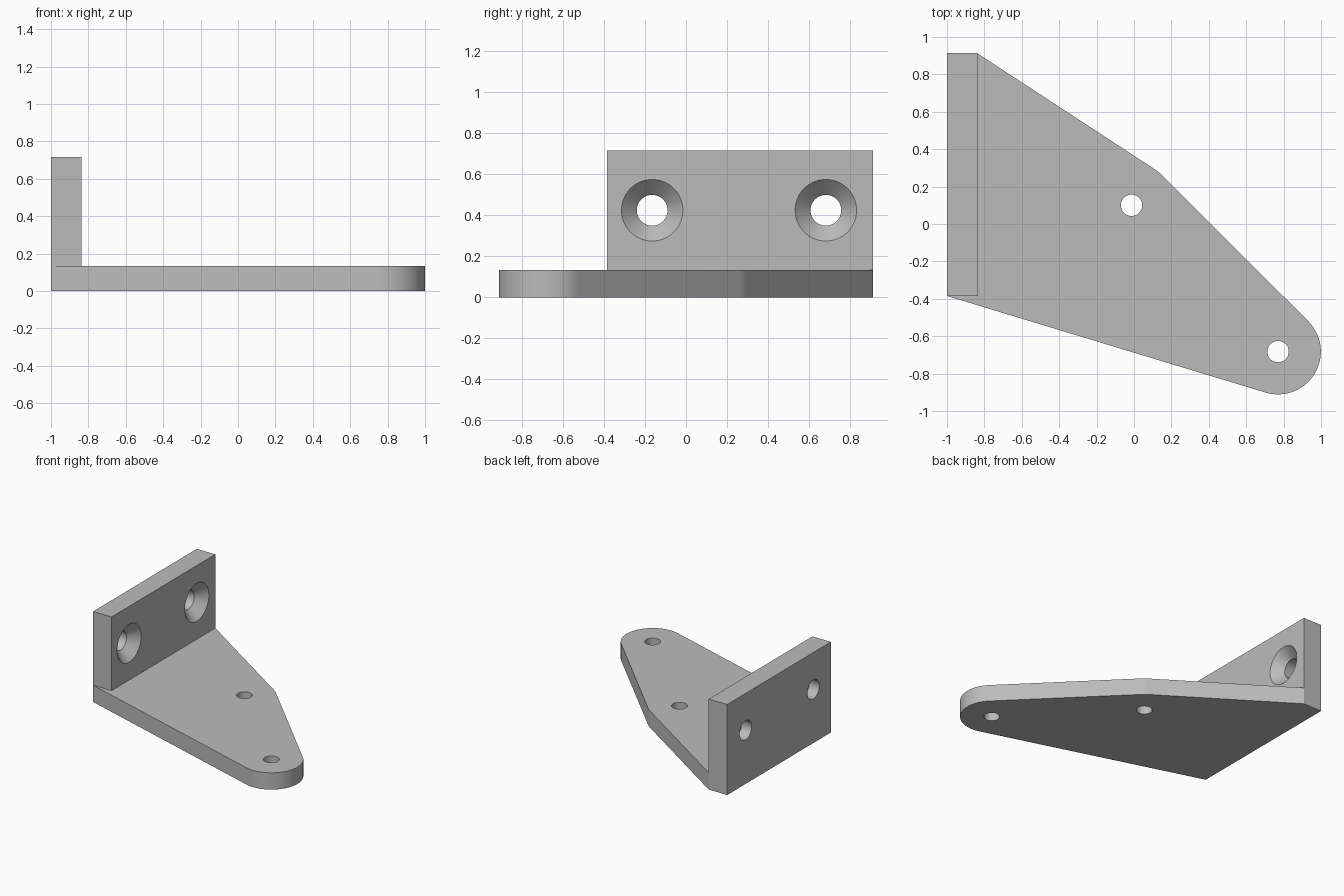
import bpy, bmesh
from math import sin, cos, acos, atan2, hypot, radians, pi
from mathutils import Matrix

if "Cube" in bpy.data.objects:
    bpy.data.objects.remove(bpy.data.objects["Cube"])

PLATE_TOP, FLANGE_TOP = 0.133, 0.717
BACK, INNER = -1.0, -0.838          # flange faces in x
Y0, Y1 = -0.385, 0.913              # flange ends in y
MID, TIP, ROUND = (-0.013, 0.10), (0.77, -0.682), 0.229

grey = bpy.data.materials.new("plain grey")
grey.use_nodes = True
colour = (0.5, 0.5, 0.5, 1)
grey.diffuse_color = colour
grey.node_tree.nodes["Principled BSDF"].inputs["Base Color"].default_value = colour


def make_object(name, bm):
    bmesh.ops.recalc_face_normals(bm, faces=bm.faces)
    mesh = bpy.data.meshes.new(name)
    bm.to_mesh(mesh)
    bm.free()
    mesh.materials.append(grey)
    ob = bpy.data.objects.new(name, mesh)
    bpy.context.collection.objects.link(ob)
    return ob


def prism(name, outline, z0, z1):
    bm = bmesh.new()
    face = bm.faces.new([bm.verts.new((x, y, z0)) for x, y in outline])
    top = bmesh.ops.extrude_face_region(bm, geom=[face])["geom"]
    bmesh.ops.translate(bm, vec=(0, 0, z1 - z0),
                        verts=[v for v in top if isinstance(v, bmesh.types.BMVert)])
    return make_object(name, bm)


def lathe(name, profile, matrix, steps=64):
    """Solid of revolution about z from (radius, height) pairs."""
    bm = bmesh.new()
    rings = [[bm.verts.new((r * cos(2 * pi * i / steps), r * sin(2 * pi * i / steps), h))
              for i in range(steps)] for r, h in profile]
    for a, b in zip(rings, rings[1:]):
        for i in range(steps):
            j = (i + 1) % steps
            bm.faces.new((a[i], a[j], b[j], b[i]))
    bm.faces.new(rings[0])
    bm.faces.new(rings[-1])
    bm.transform(matrix)
    return make_object(name, bm)


def tangent_angle(point, centre, side):
    dx, dy = point[0] - centre[0], point[1] - centre[1]
    return atan2(dy, dx) + side * acos(ROUND / hypot(dx, dy))


def arc(centre, a0, a1, steps):
    angles = [a0 + (a1 - a0) * i / steps for i in range(steps + 1)]
    return [(centre[0] + ROUND * cos(a), centre[1] + ROUND * sin(a)) for a in angles]


# Base plate: straight edges tangent to rounds about the two screw holes
front_corner, rear_corner = (BACK, Y0), (INNER, Y1)
slope = atan2(TIP[0] - MID[0], MID[1] - TIP[1])
outline = [front_corner]
outline += arc(TIP, tangent_angle(front_corner, TIP, 1) - 2 * pi, slope, 40)
outline += arc(MID, slope, tangent_angle(rear_corner, MID, -1), 5)
outline += [rear_corner, (BACK, Y1)]
bracket = prism("bracket", outline, 0, PLATE_TOP)

# Upright flange
flange = prism("flange", [(BACK, Y0), (INNER, Y0), (INNER, Y1), (BACK, Y1)],
               PLATE_TOP, FLANGE_TOP)
operations = [(flange, 'UNION')]

# Plain holes through the plate
for x, y in (MID, TIP):
    hole = lathe("plate_hole_cutter", [(0.057, -0.1), (0.057, 0.3)],
                 Matrix.Translation((x, y, 0)))
    operations.append((hole, 'DIFFERENCE'))

# Countersunk holes through the flange, opening towards +x
thick = INNER - BACK
sink = [(0.075, -0.1), (0.075, thick - 0.075), (0.15, thick), (0.17, thick + 0.02)]
for y in (-0.165, 0.682):
    place = Matrix.Translation((BACK, y, 0.425)) @ Matrix.Rotation(radians(90), 4, 'Y')
    operations.append((lathe("countersink_cutter", sink, place), 'DIFFERENCE'))

# Join the flange and cut the holes
bpy.ops.object.select_all(action='DESELECT')
bpy.context.view_layer.objects.active = bracket
bracket.select_set(True)
for tool, operation in operations:
    mod = bracket.modifiers.new(tool.name, 'BOOLEAN')
    mod.operation, mod.object, mod.solver = operation, tool, 'EXACT'
    bpy.ops.object.modifier_apply(modifier=mod.name)
    bpy.data.objects.remove(tool)

bpy.ops.object.shade_smooth_by_angle(angle=radians(25))
